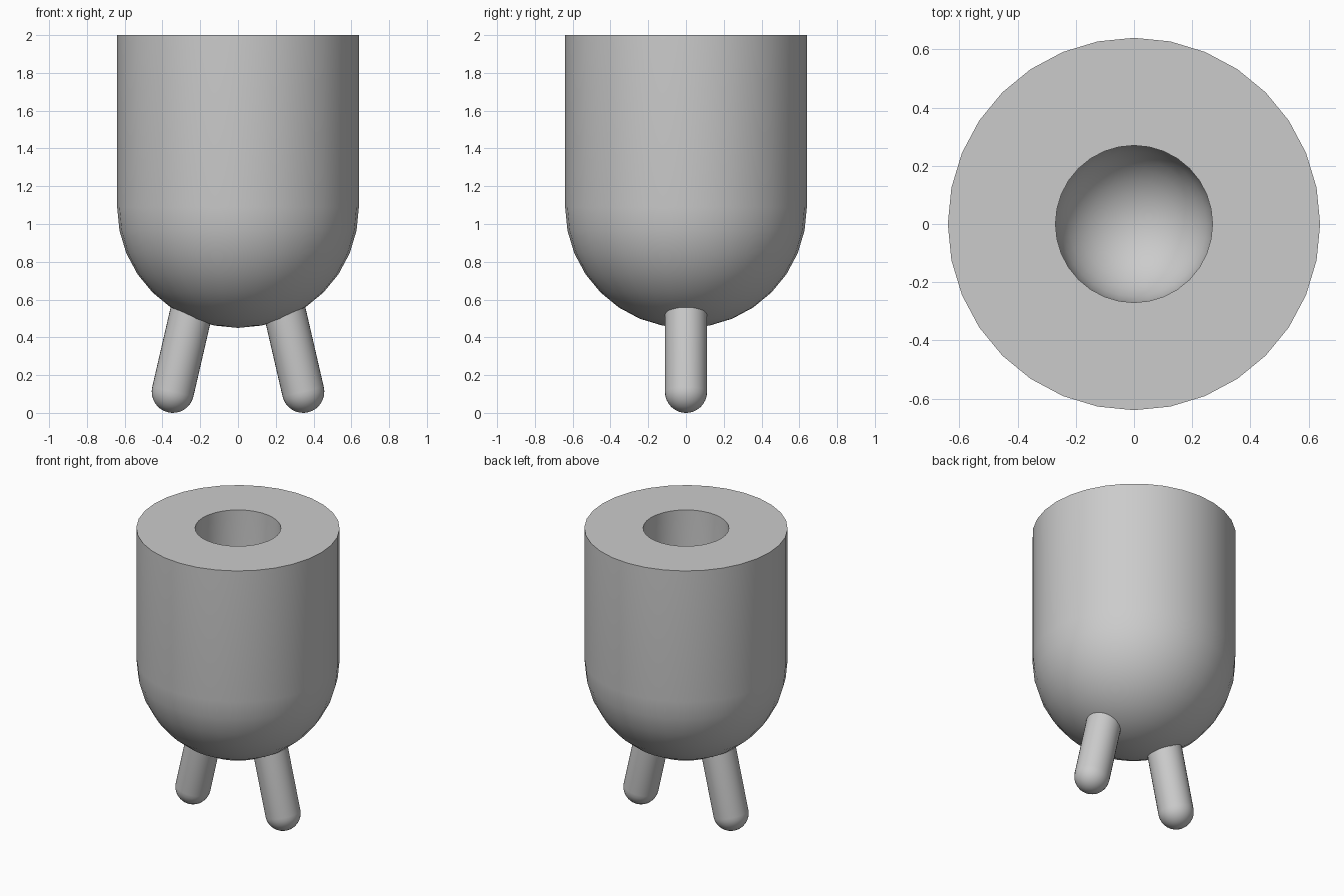
import bpy
import bmesh
from math import sin, cos, pi, radians
from mathutils import Matrix, Vector

cube = bpy.data.objects.get("Cube")
if cube:
    bpy.data.objects.remove(cube, do_unlink=True)

grey = bpy.data.materials.new("plain grey")
grey.use_nodes = True
colour = (0.6, 0.6, 0.6, 1)
grey.diffuse_color = colour
grey.node_tree.nodes["Principled BSDF"].inputs["Base Color"].default_value = colour


def bowl_arc(radius, centre_z, steps):
    """Quarter circle from the lowest point out to the side."""
    return [(radius * sin(i / steps * pi / 2), centre_z - radius * cos(i / steps * pi / 2))
            for i in range(steps + 1)]


def lathe(name, profile, sides, matrix=Matrix()):
    """Turn a profile of (radius, height) points around the z axis."""
    bm = bmesh.new()
    verts = [bm.verts.new((r, 0, z)) for r, z in profile]
    edges = [bm.edges.new(pair) for pair in zip(verts, verts[1:])]
    bmesh.ops.spin(bm, geom=verts + edges, cent=(0, 0, 0), axis=(0, 0, 1),
                   angle=2 * pi, steps=sides, use_duplicate=False)
    bmesh.ops.remove_doubles(bm, verts=bm.verts, dist=0.0005)
    bmesh.ops.recalc_face_normals(bm, faces=bm.faces)
    bm.transform(matrix)
    mesh = bpy.data.meshes.new(name)
    bm.to_mesh(mesh)
    bm.free()
    mesh.materials.append(grey)
    obj = bpy.data.objects.new(name, mesh)
    bpy.context.collection.objects.link(obj)
    bpy.ops.object.select_all(action="DESELECT")
    obj.select_set(True)
    bpy.context.view_layer.objects.active = obj
    bpy.ops.object.shade_smooth_by_angle(angle=radians(30))
    return obj


# Round-bottomed body with a round-bottomed bore in its flat top
top, shoulder = 2.0, 1.09
body_radius, bore_radius = 0.64, 0.27
outside = bowl_arc(body_radius, shoulder, 8) + [(body_radius, top)]
inside = [(bore_radius, top)] + bowl_arc(bore_radius, shoulder, 8)[::-1]
lathe("body", outside + inside, 32)

# Two splayed legs with rounded feet, sunk into the body
leg_radius, leg_length = 0.112, 0.55
leg_profile = bowl_arc(leg_radius, 0, 8) + [(leg_radius, leg_length), (0, leg_length)]
for side, name in ((1, "left_leg"), (-1, "right_leg")):
    place = (Matrix.Translation(Vector((side * 0.345, 0, leg_radius)))
             @ Matrix.Rotation(-side * radians(13), 4, "Y"))
    lathe(name, leg_profile, 32, place)
